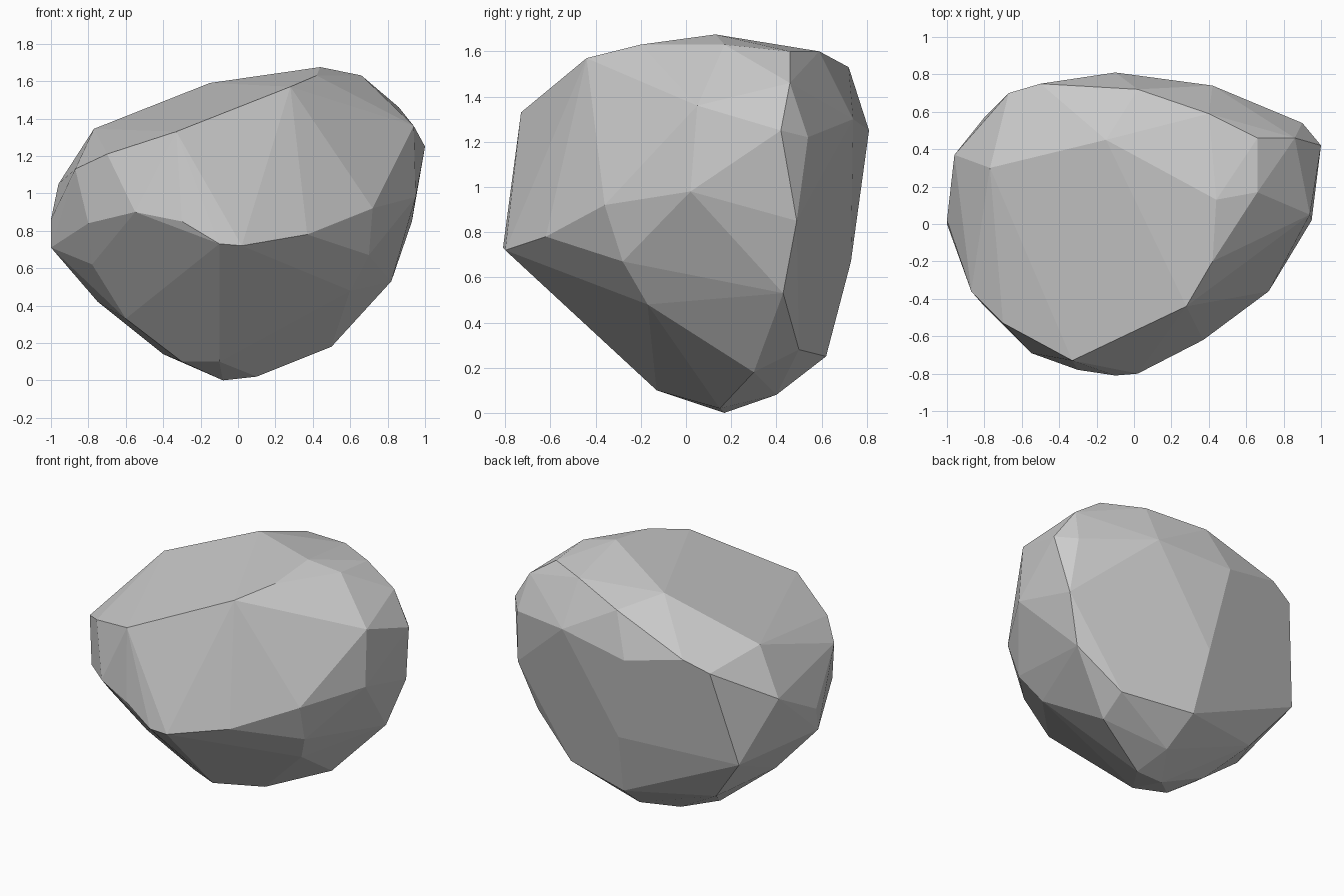
import bpy, bmesh, math

# corner points of the boulder, grouped by region
base = [(-.08, .17, 0), (.1, .15, .02), (.07, .4, .08), (-.1, -.13, .1), (-.3, -.04, .1),
        (-.4, .2, .14), (.5, .3, .18)]
lower = [(.52, .5, .28), (.04, .62, .25), (-.55, .46, .31), (-.6, -.13, .33), (.6, -.17, .48),
         (.82, .43, .53), (0, .73, .67), (-.78, -.28, .62), (-.8, .57, .63), (-.75, .1, .42)]
waist = [(-1, 0, .71), (-1, .02, .86), (-.8, -.44, .84), (-.55, -.69, .9), (-.3, -.78, .85),
         (-.1, -.81, .73), (.02, -.8, .72), (.37, -.62, .78), (.72, -.36, .92),
         (.7, -.28, .67), (.95, .02, .98), (.93, .49, .85)]
shoulder = [(-.96, .37, 1.05), (-.67, .7, 1.27), (-.5, .75, 1.34), (-.1, .81, 1.25),
            (.42, .74, 1.3), (.9, .54, 1.22), (1, .42, 1.25), (.94, .05, 1.36),
            (.86, .46, 1.46), (-.87, -.36, 1.13), (-.7, -.53, 1.21), (-.33, -.73, 1.33)]
crown = [(.28, -.44, 1.57), (.42, -.2, 1.63), (.44, .13, 1.675), (.66, .17, 1.63),
         (.66, .46, 1.6), (.4, .59, 1.6), (.02, .72, 1.53), (-.77, .3, 1.345), (-.15, .45, 1.59)]

# hull around the corners, near-flat facets merged
bm = bmesh.new()
for p in base + lower + waist + shoulder + crown:
    bm.verts.new(p)
bmesh.ops.convex_hull(bm, input=bm.verts[:])
bmesh.ops.delete(bm, geom=[v for v in bm.verts if not v.link_faces], context='VERTS')
bmesh.ops.dissolve_limit(bm, angle_limit=math.radians(3), verts=bm.verts[:], edges=bm.edges[:])
bmesh.ops.recalc_face_normals(bm, faces=bm.faces[:])

mesh = bpy.data.meshes.new("boulder")
bm.to_mesh(mesh)
bm.free()
boulder = bpy.data.objects.new("boulder", mesh)
bpy.context.collection.objects.link(boulder)
